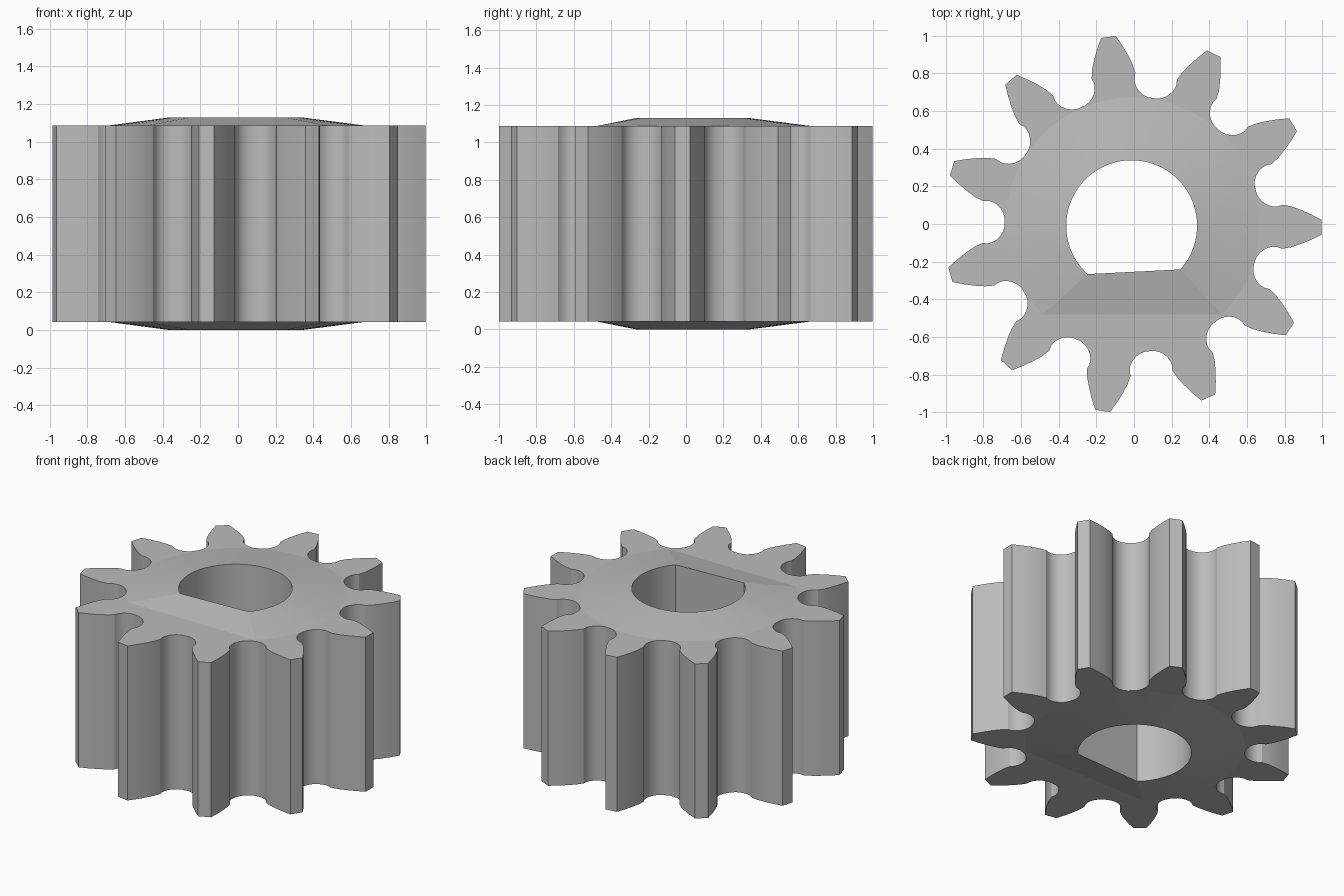
import bpy
import bmesh
from math import cos, sin, radians, acos, pi

cube = bpy.data.objects.get("Cube")
if cube:
    bpy.data.objects.remove(cube, do_unlink=True)

TEETH = 11
PHASE = radians(-0.9)
CENTRE = (-0.008, -0.002)
BODY_LOW, BODY_HIGH = 0.043, 1.087
HUB_LOW, HUB_HIGH = 0.0, 1.13
ARC_STEPS = 48

# One flank of a tooth: (distance along the tooth, half width), root to tip
FLANK = [(0.652, 0.19), (0.659, 0.168), (0.674, 0.145), (0.695, 0.126),
         (0.72, 0.113), (0.745, 0.107), (0.77, 0.108), (0.795, 0.117),
         (0.84, 0.109), (0.89, 0.092), (0.945, 0.069), (1.003, 0.04)]


def gear_outline():
    # The first point of each tooth is shared with its neighbour
    tooth = [(u, -v) for u, v in FLANK] + [(u, v) for u, v in FLANK[:0:-1]]
    points = []
    for i in range(TEETH):
        a = PHASE + i * 2 * pi / TEETH
        points += [(CENTRE[0] + u * cos(a) - v * sin(a),
                    CENTRE[1] + u * sin(a) + v * cos(a)) for u, v in tooth]
    return points


def d_outline(radius, flat, tilt, centre):
    # Circle cut by one straight chord on the front side
    half = acos(flat / radius)
    start = -pi / 2 + tilt + half
    sweep = 2 * pi - 2 * half
    return [(centre[0] + radius * cos(start + sweep * i / ARC_STEPS),
             centre[1] + radius * sin(start + sweep * i / ARC_STEPS))
            for i in range(ARC_STEPS + 1)]


def add_loop(bm, points, z):
    return [bm.verts.new((x, y, z)) for x, y in points]


def bridge(bm, a, b):
    n = len(a)
    for i in range(n):
        j = (i + 1) % n
        bm.faces.new((a[i], a[j], b[j], b[i]))


def loop_edges(bm, loop):
    edges = []
    for i, v in enumerate(loop):
        pair = (v, loop[(i + 1) % len(loop)])
        edges.append(bm.edges.get(pair) or bm.edges.new(pair))
    return edges


bm = bmesh.new()
outline = gear_outline()
hub = d_outline(0.674, 0.478, 0, CENTRE)
bore = d_outline(0.3475, 0.245, radians(2.9), (-0.0125, -0.009))

# Toothed wall and the wall of the flatted bore
outer_low, outer_high = (add_loop(bm, outline, z) for z in (BODY_LOW, BODY_HIGH))
bore_low, bore_high = (add_loop(bm, bore, z) for z in (HUB_LOW, HUB_HIGH))
bridge(bm, outer_low, outer_high)
bridge(bm, bore_low, bore_high)

# End caps: flat toothed rim, then a shallow slope up to the bore
for outer, inner, z in ((outer_low, bore_low, BODY_LOW),
                        (outer_high, bore_high, BODY_HIGH)):
    rim = add_loop(bm, hub, z)
    bridge(bm, rim, inner)
    bmesh.ops.triangle_fill(bm, use_beauty=True,
                            edges=loop_edges(bm, outer) + loop_edges(bm, rim))
bmesh.ops.recalc_face_normals(bm, faces=bm.faces)

mesh = bpy.data.meshes.new("pinion_gear")
bm.to_mesh(mesh)
bm.free()
gear = bpy.data.objects.new("pinion_gear", mesh)
bpy.context.collection.objects.link(gear)

# Plain grey metal
grey = bpy.data.materials.new("plain_grey")
grey.use_nodes = True
colour = (0.5, 0.5, 0.5, 1)
grey.diffuse_color = colour
grey.node_tree.nodes["Principled BSDF"].inputs["Base Color"].default_value = colour
mesh.materials.append(grey)

bpy.ops.object.select_all(action='DESELECT')
gear.select_set(True)
bpy.context.view_layer.objects.active = gear
bpy.ops.object.shade_smooth_by_angle(angle=radians(28))
# Keep the crisp crease between the flat rim and the sloped hub
for poly in mesh.polygons:
    if abs(poly.normal.z) > 0.5:
        poly.use_smooth = False
